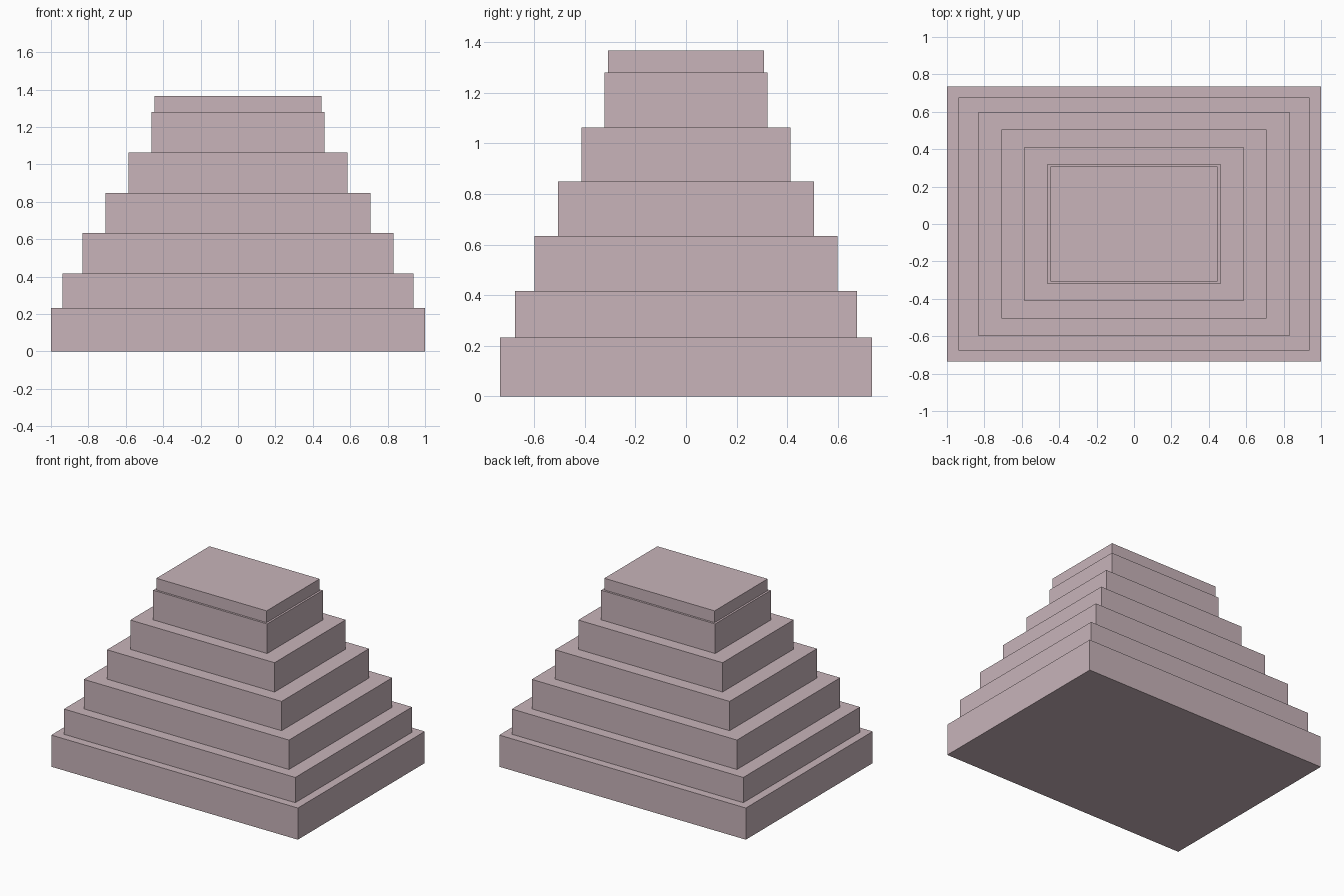
import bpy
import bmesh
from mathutils import Matrix

cube = bpy.data.objects.get("Cube")
if cube:
    bpy.data.objects.remove(cube, do_unlink=True)

# Single dusty pink stone colour
stone = bpy.data.materials.new("dusty_pink_stone")
stone.use_nodes = True
colour = (0.58, 0.456, 0.491, 1)
stone.diffuse_color = colour
stone.node_tree.nodes["Principled BSDF"].inputs["Base Color"].default_value = colour


def add_block(name, width, depth, bottom, top):
    """Box centred on the z axis, spanning bottom to top."""
    bm = bmesh.new()
    place = (Matrix.Translation((0, 0, (bottom + top) / 2))
             @ Matrix.Diagonal((width, depth, top - bottom, 1)))
    bmesh.ops.create_cube(bm, size=1, matrix=place)
    mesh = bpy.data.meshes.new(name)
    bm.to_mesh(mesh)
    bm.free()
    mesh.materials.append(stone)
    obj = bpy.data.objects.new(name, mesh)
    bpy.context.collection.objects.link(obj)


# Stepped tiers, bottom to top: name, half width, half depth, top height
tiers = [
    ("base_tier", 1.0, 0.735, 0.232),
    ("second_tier", 0.938, 0.676, 0.417),
    ("third_tier", 0.832, 0.598, 0.633),
    ("fourth_tier", 0.708, 0.506, 0.848),
    ("fifth_tier", 0.585, 0.412, 1.063),
    ("sixth_tier", 0.462, 0.322, 1.28),
    ("cap_slab", 0.447, 0.307, 1.366),
]
bottom = 0
for name, half_width, half_depth, top in tiers:
    add_block(name, 2 * half_width, 2 * half_depth, bottom, top)
    bottom = top
